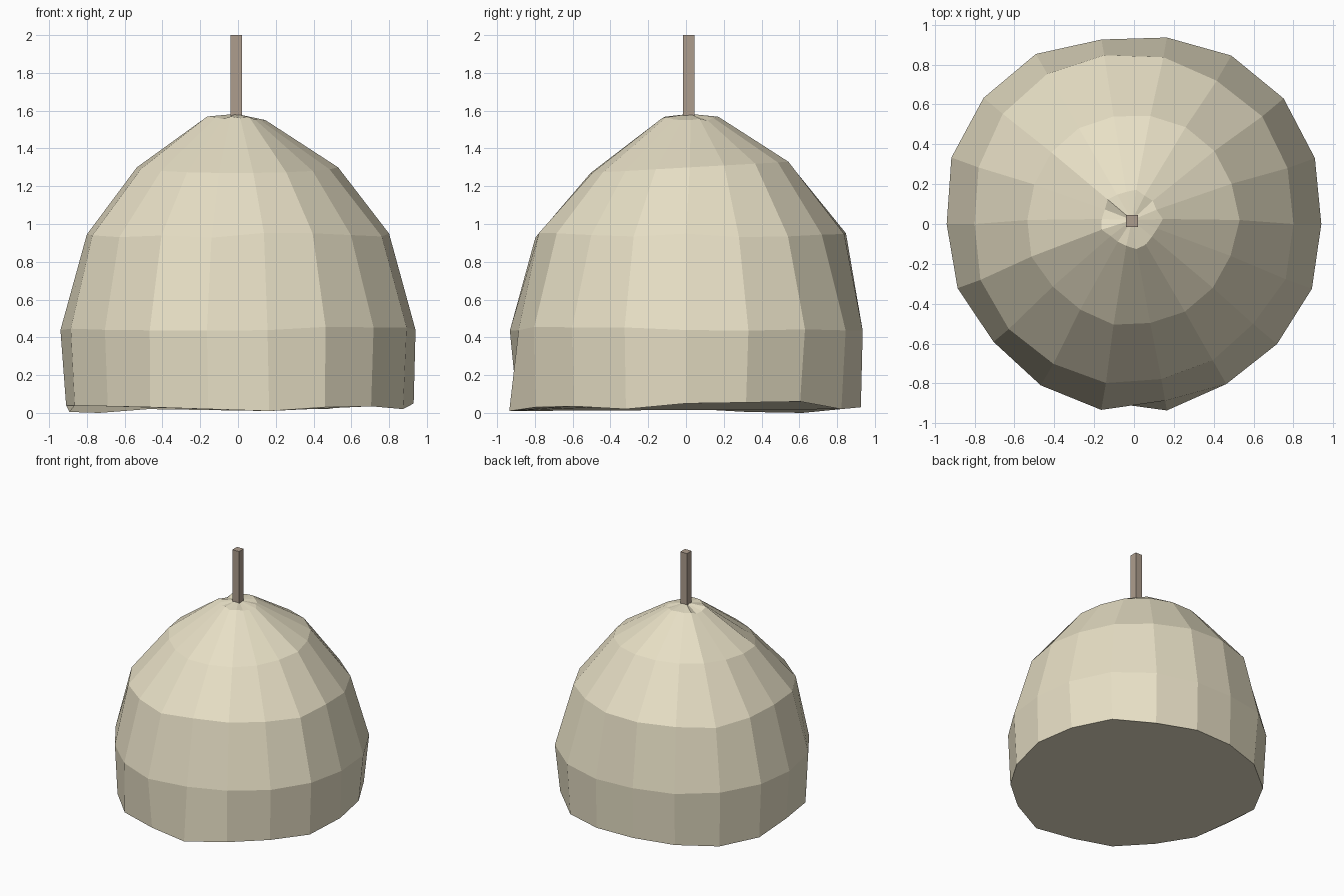
import bpy, bmesh, math, random

if "Cube" in bpy.data.objects:
    bpy.data.objects.remove(bpy.data.objects["Cube"])

random.seed(4)
SIDES = 18


def material(name, color):
    mat = bpy.data.materials.new(name)
    mat.diffuse_color = (*color, 1)
    mat.use_nodes = True
    mat.node_tree.nodes["Principled BSDF"].inputs["Base Color"].default_value = mat.diffuse_color
    return mat


def make_object(name, bm, mat):
    bmesh.ops.recalc_face_normals(bm, faces=bm.faces)
    mesh = bpy.data.meshes.new(name)
    bm.to_mesh(mesh)
    bm.free()
    mesh.materials.append(mat)
    obj = bpy.data.objects.new(name, mesh)
    bpy.context.collection.objects.link(obj)
    return obj


def ring(bm, radii, heights, cx=0.0, cy=0.0):
    verts = []
    for i in range(SIDES):
        a = math.tau * i / SIDES
        verts.append(bm.verts.new((cx + radii[i] * math.cos(a),
                                   cy + radii[i] * math.sin(a), heights[i])))
    return verts


def jitter(value, amount):
    return [value + random.uniform(-amount, amount) for _ in range(SIDES)]


# Hay mound: uneven rings of 18 points, counted anticlockwise from +x
base_r = [.93, .93, .94, .95, .94, .93, .95, .96, .95,
          .91, .92, .90, .93, .905, .95, .92, .92, .93]
base_z = [.05, .055, .06, .02, .03, .03, .02, 0, .005,
          .04, .04, .035, .03, .02, .01, .03, .035, .02]
belly_r = [.94, .966, .98, .976, .95, .94, .985, .985, .975,
           .94, .942, .92, .935, .947, .90, .927, .937, .95]
shoulder_r = [.80, .82, .84, .83, .85, .86, .87, .86, .83,
              .80, .82, .82, .81, .81, .79, .79, .78, .81]
upper_z = [1.30 + .03 * math.sin(math.tau * i / SIDES) for i in range(SIDES)]

bm = bmesh.new()
rings = [
    ring(bm, base_r, base_z),
    ring(bm, belly_r, jitter(.445, .012)),
    ring(bm, shoulder_r, jitter(.94, .015)),
    ring(bm, jitter(.53, .012), upper_z, -.01, .02),
    ring(bm, jitter(.145, .015), jitter(1.558, .012), -.015, .025),
]
for low, high in zip(rings, rings[1:]):
    for i in range(SIDES):
        j = (i + 1) % SIDES
        bm.faces.new((low[i], low[j], high[j], high[i]))
apex = bm.verts.new((-.01, .02, 1.583))
for i in range(SIDES):
    bm.faces.new((rings[-1][i], rings[-1][(i + 1) % SIDES], apex))
bm.faces.new(rings[0][::-1])
make_object("hay_mound", bm, material("hay", (.80, .74, .56)))

# Square wooden pole standing out of the top
bm = bmesh.new()
bmesh.ops.create_cube(bm, size=1)
bmesh.ops.scale(bm, vec=(.06, .06, .50), verts=bm.verts)
bmesh.ops.translate(bm, vec=(-.01, .015, 1.75), verts=bm.verts)
make_object("centre_pole", bm, material("wood", (.42, .34, .27)))
